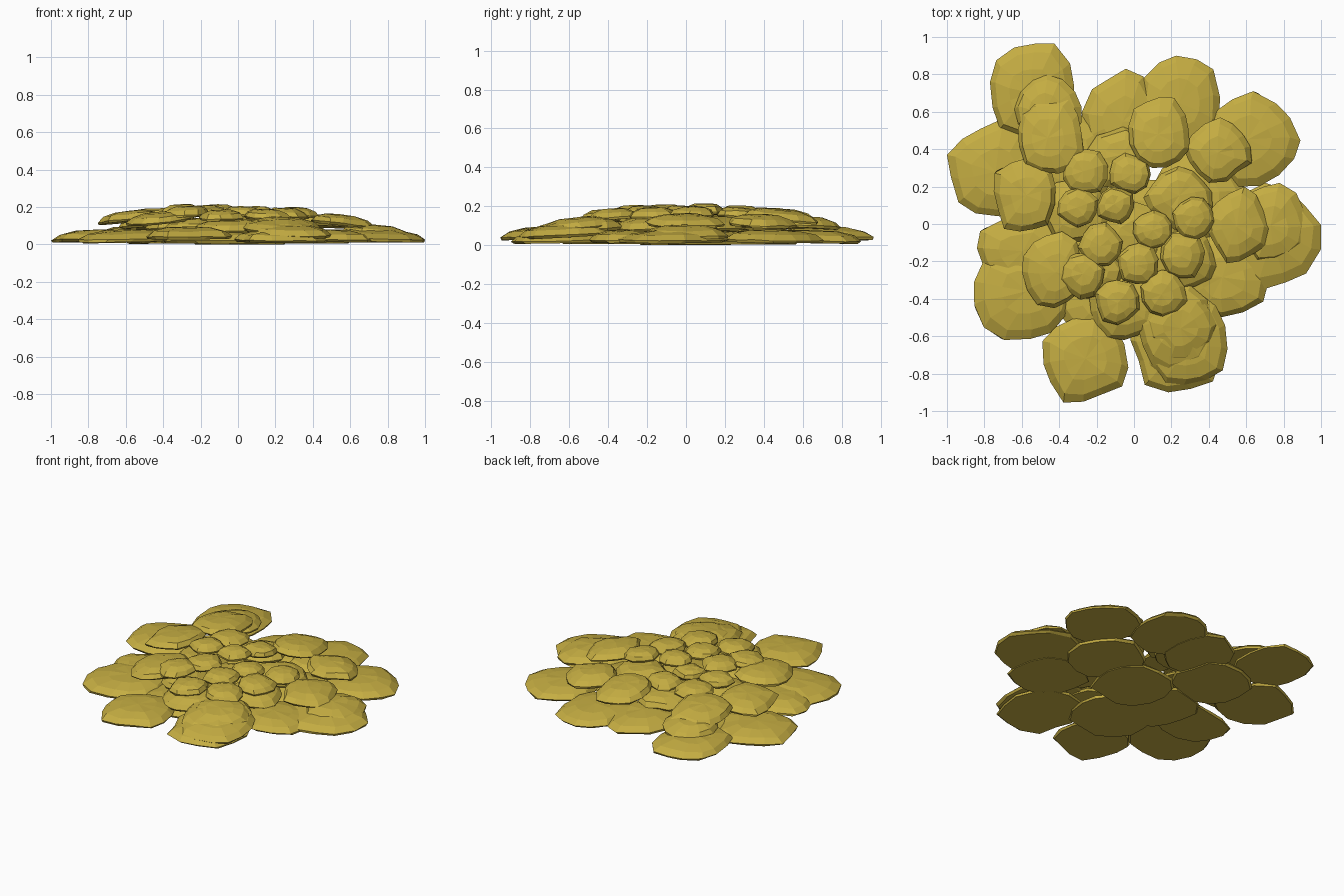
import bpy, bmesh, math, random
from mathutils import Vector

if "Cube" in bpy.data.objects:
    bpy.data.objects.remove(bpy.data.objects["Cube"])

random.seed(4)
mat = bpy.data.materials.new("ochre_stone")
mat.diffuse_color = (0.56, 0.42, 0.055, 1)
mat.use_nodes = True
mat.node_tree.nodes["Principled BSDF"].inputs["Base Color"].default_value = mat.diffuse_color


def stone(name, x0, x1, y0, y1, z, h, rot=0, tilt=(0, 0), sides=13):
    """Flat-bottomed, domed slab fitted to a plan rectangle, turned and tilted."""
    rot = math.radians(rot)
    bm = bmesh.new()
    jit = [random.uniform(0.93, 1.05) for _ in range(sides)]
    off = Vector((random.uniform(-.12, .12), random.uniform(-.12, .12)))
    rings = []
    for s, t in ((0.96, 0), (1.0, 0.2), (0.84, 0.64), (0.5, 0.93)):
        ring = []
        for i in range(sides):
            a = 2 * math.pi * (i + random.uniform(-.12, .12)) / sides
            c, n = math.cos(a), math.sin(a)
            r = s * jit[i] * (abs(c) ** 3 + abs(n) ** 3) ** (-1 / 3)
            zz = t + (random.uniform(-.05, .05) if t else 0)
            ring.append(bm.verts.new((r * math.cos(a + rot) + off.x * t,
                                      r * math.sin(a + rot) + off.y * t, zz)))
        rings.append(ring)
    top = bm.verts.new((off.x, off.y, 1))
    bm.faces.new(rings[0][::-1])
    for lo, hi in zip(rings, rings[1:]):
        for i in range(sides):
            j = (i + 1) % sides
            bm.faces.new((lo[i], lo[j], hi[j], hi[i]))
    for i in range(sides):
        bm.faces.new((rings[-1][i], rings[-1][(i + 1) % sides], top))
    # fit the outline to the plan rectangle
    xs = [v.co.x for v in bm.verts]
    ys = [v.co.y for v in bm.verts]
    ax, bx, ay, by = min(xs), max(xs), min(ys), max(ys)
    for v in bm.verts:
        x = x0 + (v.co.x - ax) / (bx - ax) * (x1 - x0)
        y = y0 + (v.co.y - ay) / (by - ay) * (y1 - y0)
        dz = tilt[0] * (x - (x0 + x1) / 2) + tilt[1] * (y - (y0 + y1) / 2)
        v.co = (x, y, max(0, z + v.co.z * h + dz))
    me = bpy.data.meshes.new(name)
    bm.to_mesh(me)
    bm.free()
    me.materials.append(mat)
    ob = bpy.data.objects.new(name, me)
    bpy.context.collection.objects.link(ob)


def layer(name, h, slope, rows):
    """Rows: x0, x1, y0, y1, base height, rotation. Slope drops outward."""
    for k, (x0, x1, y0, y1, z, rot) in enumerate(rows):
        d = Vector((x0 + x1, y0 + y1))
        d = d.normalized() * -slope if d.length > 0.1 else d * 0
        stone(f"{name}_{k + 1}", x0, x1, y0, y1, z, h, rot, d)


# wide slabs lying on the ground
layer("base_stone", 0.065, 0.02, [
    (-.77, -.32, .46, .965, .03, 5), (-1.0, -.46, .04, .56, .015, 25),
    (-.84, -.32, -.34, .06, .01, 10), (-.855, -.33, -.62, -.16, .015, 0),
    (-.49, -.03, -.955, -.48, .03, 20), (-.02, .48, -.90, -.36, .012, 10),
    (.22, .72, -.50, -.04, .015, 20), (.44, 1.0, -.35, .22, .015, 40),
    (.38, .89, .20, .71, .015, 30), (.03, .46, .36, .90, .012, 10),
    (-.28, .13, .30, .83, .012, 30), (-.60, -.10, .08, .58, .008, 15)])
layer("inner_stone", 0.07, 0, [
    (-.24, .26, -.24, .24, 0, 10), (.08, .60, -.10, .42, .004, 35),
    (-.52, -.06, -.34, .14, .006, 20), (-.40, .12, -.64, -.16, .006, 5)])

# second course
layer("middle_stone", 0.065, 0.06, [
    (-.64, -.28, .40, .80, .085, 35), (.55, .93, -.20, .22, .04, 25),
    (.05, .50, -.86, -.36, .045, 20), (.02, .43, -.80, -.32, .07, 10),
    (-.24, .16, -.62, -.28, .07, 20), (-.25, .10, .20, .52, .075, 25),
    (.05, .42, -.03, .31, .085, 40), (-.50, -.14, -.10, .24, .08, 10),
    (-.18, .20, -.26, .12, .085, 35), (.08, .44, -.36, -.02, .08, 15),
    (-.40, -.05, -.40, -.08, .075, 30), (.26, .63, .22, .57, .095, 35)])

# upper ring
layer("upper_stone", 0.06, 0.1, [
    (-.62, -.27, .27, .67, .13, 5), (-.75, -.42, -.04, .35, .12, 10),
    (-.60, -.25, -.45, -.04, .115, 20), (-.03, .30, .30, .68, .125, 5),
    (.39, .73, -.21, .20, .10, 25), (.06, .44, -.74, -.35, .085, 30)])

# small stones crowning the middle
for k, (x, y, r, z) in enumerate([
        (-.26, .28, .12, .15), (-.02, .27, .11, .14), (-.30, .09, .11, .16),
        (-.10, .10, .10, .16), (.10, -.03, .105, .15), (.32, .03, .115, .145),
        (-.18, -.11, .12, .155), (.02, -.21, .11, .15), (.26, -.17, .12, .14),
        (.16, -.37, .125, .135), (-.09, -.42, .12, .13), (-.28, -.28, .125, .15)]):
    stone(f"small_stone_{k + 1}", x - r, x + r, y - r, y + r, z, 0.055,
          random.uniform(0, 90), (-x * .15, -y * .15), sides=10)
